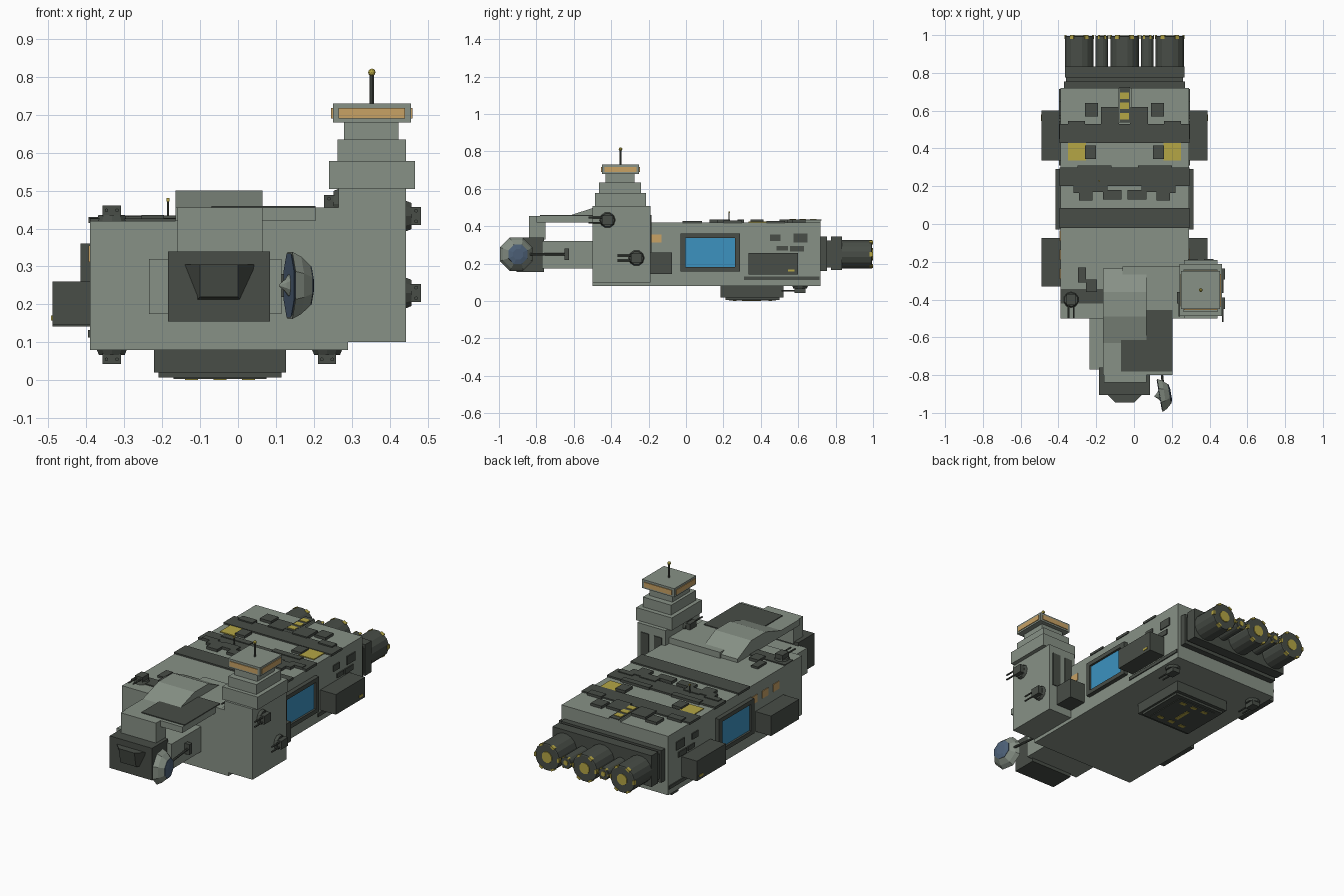
import bpy, bmesh, math
from mathutils import Matrix, Vector

if "Cube" in bpy.data.objects:
    bpy.data.objects.remove(bpy.data.objects["Cube"])


def mat(name, r, g, b):
    m = bpy.data.materials.new(name)
    m.diffuse_color = (r, g, b, 1)
    m.use_nodes = True
    m.node_tree.nodes["Principled BSDF"].inputs["Base Color"].default_value = m.diffuse_color
    return m


GREEN = mat("hull_green_grey", .245, .285, .24)
DARK = mat("dark_panel", .065, .075, .063)
YELLOW = mat("marking_yellow", .46, .38, .06)
AMBER = mat("lamp_amber", .58, .36, .13)
BLUE = mat("window_blue", .045, .29, .53)
SLATE = mat("dish_slate_blue", .075, .12, .19)


def finish(name, bm, m, matrix=None):
    bmesh.ops.recalc_face_normals(bm, faces=bm.faces)
    me = bpy.data.meshes.new(name)
    bm.to_mesh(me)
    bm.free()
    me.materials.append(m)
    ob = bpy.data.objects.new(name, me)
    if matrix:
        ob.matrix_world = matrix
    bpy.context.collection.objects.link(ob)
    return ob


def boxes(name, m, *items, matrix=None):
    """Each item is (x0, x1, y0, y1, z0, z1)."""
    bm = bmesh.new()
    for x0, x1, y0, y1, z0, z1 in items:
        M = Matrix.Translation(((x0+x1)/2, (y0+y1)/2, (z0+z1)/2)) @ Matrix.Diagonal((x1-x0, y1-y0, z1-z0, 1))
        bmesh.ops.create_cube(bm, size=1, matrix=M)
    return finish(name, bm, m, matrix)


def lathe(name, m, profile, sides, matrix):
    """Turned solid about local z; profile is (radius, height)."""
    bm = bmesh.new()
    rings = [[bm.verts.new((r*math.cos(a), r*math.sin(a), z))
              for a in [(i+.5)*2*math.pi/sides for i in range(sides)]] for r, z in profile]
    for a, b in zip(rings, rings[1:]):
        for i in range(sides):
            j = (i+1) % sides
            bm.faces.new((a[i], a[j], b[j], b[i]))
    bm.faces.new(rings[0])
    bm.faces.new(rings[-1])
    return finish(name, bm, m, matrix)


def rod(name, m, p, q, r, sides=8):
    p, q = Vector(p), Vector(q)
    M = Matrix.Translation(p) @ (q-p).to_track_quat('Z', 'Y').to_matrix().to_4x4()
    return lathe(name, m, [(r, 0), (r, (q-p).length)], sides, M)


def hull_solid(name, m, bottom, top):
    """Tapered block between two matching loops of points."""
    bm = bmesh.new()
    a, b = ([bm.verts.new(p) for p in loop] for loop in (bottom, top))
    for i in range(len(a)):
        j = (i+1) % len(a)
        bm.faces.new((a[i], a[j], b[j], b[i]))
    bm.faces.new(a)
    bm.faces.new(b)
    return finish(name, bm, m)


CX = -.05                                       # hull centreline


def both(b):
    """Box plus its mirror across the hull centreline."""
    return [b, (2*CX-b[1], 2*CX-b[0]) + tuple(b[2:])]


# Main hull and forward neck
boxes("main_hull", GREEN, (-.39, .29, -.5, .72, .08, .42))
boxes("forward_neck", GREEN, (-.235, .115, -.77, -.5, .175, .32))
boxes("upper_deck", GREEN, (-.165, .205, -.8, -.5, .42, .455), (-.06, .27, -.5, -.225, .42, .455))
boxes("neck_column", GREEN, (-.16, .065, -.84, -.75, .33, .455))
boxes("deck_dark_panel", DARK, (-.07, .205, -.78, -.455, .453, .46))

# Raised dome with sloped front and rear
side = [(-.64, .42), (-.64, .452), (-.49, .5), (-.36, .5), (-.235, .44), (-.235, .42)]
hull_solid("bridge_dome", GREEN, [(-.165, y, z) for y, z in side], [(.065, y, z) for y, z in side])

# Front head with tapered jaw
boxes("front_head", DARK, (-.185, .085, -.905, -.76, .155, .34))
hull_solid("front_jaw", DARK,
           [(-.145, -.9, .305), (.048, -.9, .305), (.005, -.9, .212), (-.108, -.9, .212)],
           [(-.1, -.945, .305), (.0, -.945, .305), (.0, -.93, .22), (-.1, -.93, .22)])

# Command tower
boxes("tower_base", GREEN, (.265, .443, -.5, -.19, .1, .507), (.24, .3, -.5, -.19, .1, .42))
boxes("tower_tiers", GREEN, (.24, .467, -.487, -.213, .505, .578), (.263, .443, -.465, -.24, .578, .635),
      (.28, .424, -.43, -.275, .635, .685), (.25, .456, -.45, -.25, .68, .73))
boxes("tower_lamps", AMBER, (.265, .441, -.454, -.246, .69, .718), (.246, .46, -.436, -.264, .69, .718))
boxes("tower_rear_doors", DARK, (.285, .335, -.195, -.185, .26, .46), (.37, .42, -.195, -.185, .26, .46))
rod("tower_antenna", DARK, (.353, -.35, .73), (.353, -.35, .81), .006)
bm = bmesh.new()
bmesh.ops.create_icosphere(bm, subdivisions=2, radius=.01, matrix=Matrix.Translation((.353, -.35, .812)))
finish("antenna_tip", bm, YELLOW)

# Side dish, opening to the left, bulging to the right
D = Matrix.Translation((.137, -.908, .25)) @ Vector((.985, .17, 0)).to_track_quat('Z', 'Y').to_matrix().to_4x4()
lathe("dish_bowl", GREEN, [(.045, .035), (.086, .001), (.096, 0), (.082, .025), (.056, .052)], 8, D)
lathe("dish_inner", SLATE, [(.091, -.003), (.088, -.002), (.05, .03)], 8, D)
lathe("dish_back", SLATE, [(.056, .05), (.056, .054), (.03, .06)], 8, D)
lathe("dish_feed", GREEN, [(.035, .0), (.018, -.012), (.003, -.028)], 8, D)
rod("dish_arm", DARK, (.13, -.64, .25), (.155, -.86, .25), .007)
boxes("dish_bracket", DARK, (.11, .145, -.65, -.625, .22, .28))

# Dark bands across the roof
boxes("roof_bands", DARK, (-.395, .295, .43, .53, .415, .428), (-.395, .295, .2, .3, .415, .43),
      (-.395, .295, -.02, .085, .415, .428), (-.39, -.165, -.42, -.345, .415, .426))
roof = [(.16, .25, .5, .545), (.09, .16, .57, .64), (-.02, .075, .52, .62), (.1, .16, .345, .415),
        (.02, .2, .275, .31), (.13, .22, .165, .215), (-.035, .065, .13, .18), (.12, .19, .125, .18),
        (.04, .14, .17, .225), (.18, .27, .2, .235)]
boxes("roof_plates", DARK, *[b for x0, x1, y0, y1 in roof for b in both((x0, x1, y0, y1, .415, .435))])
boxes("front_roof_plates", DARK, (-.297, -.255, -.31, -.23, .415, .432), (-.255, -.195, -.36, -.295, .415, .436))
boxes("roof_yellow_patches", YELLOW, *both((.155, .25, .335, .43, .418, .425)))
boxes("roof_center_strip", GREEN, (-.085, -.013, .535, .72, .415, .432))
boxes("roof_center_rail", DARK, (-.078, -.02, .54, .725, .43, .436))
boxes("roof_center_marks", YELLOW, *[(-.073, -.027, y-.017, y+.017, .434, .439) for y in (.57, .625, .68)])
rod("roof_antenna", DARK, (-.185, .23, .42), (-.185, .23, .475), .003)
boxes("roof_antenna_tip", YELLOW, (-.189, -.181, .226, .234, .472, .48))

# Flanks: framed windows, side pods and panels, mirrored
frame = [(.28, .315, -.03, .29, .158, .182), (.28, .315, -.03, .29, .336, .36),
         (.28, .315, -.03, -.002, .158, .36), (.28, .315, .262, .29, .158, .36)]
boxes("side_window_frames", DARK, *[b for f in frame for b in both(f)])
boxes("side_windows", BLUE, *both((.285, .303, -.01, .27, .175, .34)))
boxes("rear_side_pods", DARK, *both((.28, .39, .335, .6, .142, .258)))
boxes("front_side_pods", DARK, *both((.28, .39, -.33, -.075, .145, .26)))
boxes("pod_marks", YELLOW, *both((.385, .393, .545, .58, .158, .17)))
panels = [(.45, .505, .32, .355), (.575, .65, .312, .36), (.555, .63, .265, .295), (.485, .545, .27, .295),
          (.31, .715, .113, .132)]
boxes("side_panels", DARK, *[b for y0, y1, z0, z1 in panels for b in both((.285, .296, y0, y1, z0, z1))])
boxes("side_lamps", AMBER, (.286, .294, -.188, -.13, .312, .355),
      *[(-.394, -.386, y, y+.055, .312, .355) for y in (-.29, -.19, -.09)])

# Engine block
boxes("engine_mount", DARK, (-.37, .27, .71, .755, .16, .345), (-.36, .26, .755, .775, .18, .325),
      (-.365, .268, .775, .835, .165, .345))
BACK = Matrix.Rotation(-math.pi/2, 4, 'X')
for i, (x, r) in enumerate([(-.29, .077), (-.05, .077), (.19, .077), (-.17, .034), (.07, .034)]):
    M = Matrix.Translation((x, .82, .25)) @ BACK
    lathe("engine_%d" % i, DARK, [(r, 0), (r, .173), (r*.93, .175)], 16, M)
    lathe("engine_glow_%d" % i, YELLOW, [(r*.42, .17), (r*.42, .179)], 10, M)
    bm = bmesh.new()                            # yellow rim tabs
    for k in range(6):
        T = M @ Matrix.Rotation(k*math.pi/3, 4, 'Z') @ Matrix.Translation((r*.95, 0, .17))
        bmesh.ops.create_cube(bm, size=1, matrix=T @ Matrix.Diagonal((r*.14, r*.3, .02, 1)))
    finish("engine_tabs_%d" % i, bm, YELLOW)

# Belly hangar
boxes("belly_bay", DARK, (-.222, .127, .185, .52, .02, .09), (-.21, .115, .21, .5, .007, .02),
      (-.17, .075, .23, .48, .003, .01))
boxes("belly_marks", YELLOW, *[(x, x+.035, y, y+.02, 0, .005) for x in (-.14, -.065, .01) for y in (.25, .44)],
      (-.06, -.04, .3, .4, 0, .005))


# Twin-barrel turrets: local z points away from the surface, barrels point forward
def turret(name, pos, angle):
    M = Matrix.Translation(pos) @ Matrix.Rotation(angle, 4, 'Y')
    lathe(name + "_base", DARK, [(.043, -.003), (.036, .013)], 10, M)
    boxes(name + "_head", DARK, (-.024, .024, -.03, .03, .01, .038), matrix=M)
    for s in (-.014, .014):
        rod(name + "_barrel", DARK, M @ Vector((s, -.02, .025)), M @ Vector((s, -.1, .025)), .005, 6)


Q = math.pi/2
for name, pos, a in [("roof_turret", (-.333, -.4, .423), 0),
                     ("belly_turret_left", (-.333, .61, .08), 2*Q), ("belly_turret_right", (.235, .61, .08), 2*Q),
                     ("tower_turret_high", (.445, -.42, .433), Q), ("tower_turret_low", (.445, -.265, .23), Q),
                     ("tower_turret_inner", (.265, -.39, .465), -Q)]:
    turret(name, pos, a)
